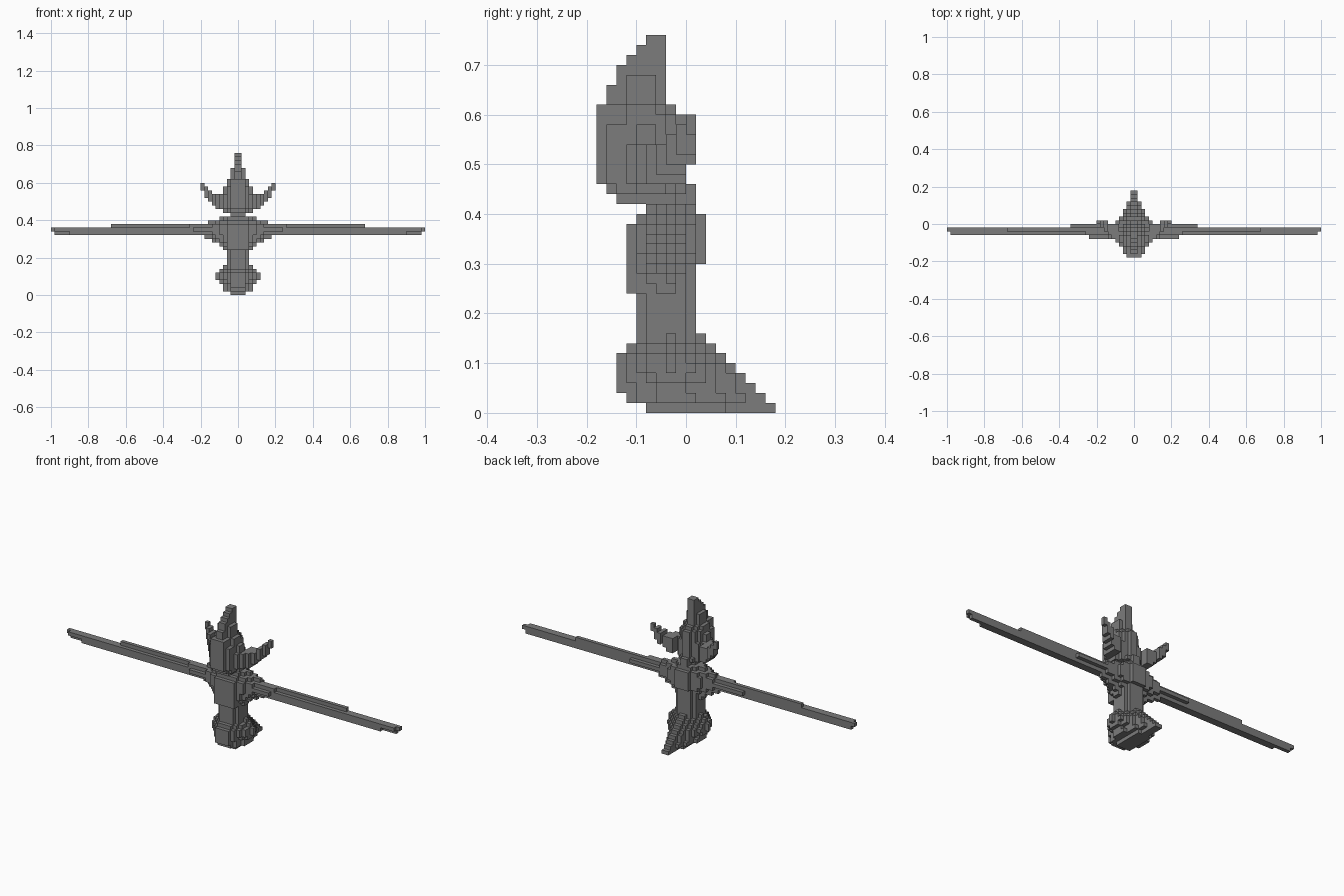
import bpy
import bmesh
from mathutils import Vector

CELL = 0.02  # edge of one cube

cube = bpy.data.objects.get("Cube")
if cube:
    bpy.data.objects.remove(cube, do_unlink=True)

grey = bpy.data.materials.new("stone grey")
grey.use_nodes = True
GREY = (0.2, 0.2, 0.2, 1.0)
grey.diffuse_color = GREY
grey.node_tree.nodes["Principled BSDF"].inputs["Base Color"].default_value = GREY


def box(half, front, back, bottom, top, start=0):
    """Cells of a box mirrored in x."""
    cells = set()
    for i in range(start, half):
        for j in range(front, back):
            for k in range(bottom, top):
                cells.update({(i, j, k), (-1 - i, j, k)})
    return cells


def layers(rows, widest, front_tip, back_tip, power):
    """Stack of layers; each narrows from its widest row to its two ends."""
    cells = set()
    for bottom, top, half, front, back in rows:
        for j in range(front, back):
            if j < widest:
                t, tip = (widest - j) / max(widest - front, 1), front_tip
            else:
                t, tip = (j - widest) / max(back - 1 - widest, 1), back_tip
            tip = min(tip, half)
            width = round(half + (tip - half) * t ** power)
            cells |= box(width, j, j + 1, bottom, top)
    return cells


def build(name, cells):
    """Mesh the outer skin of a set of cells and merge flat areas."""
    bm = bmesh.new()
    verts = {}

    def corner(p):
        key = tuple(p)
        if key not in verts:
            verts[key] = bm.verts.new(Vector(key) * CELL)
        return verts[key]

    for cell in cells:
        for axis in range(3):
            u, v = (axis + 1) % 3, (axis + 2) % 3
            for side in (0, 1):
                near = list(cell)
                near[axis] += 2 * side - 1
                if tuple(near) in cells:
                    continue
                ring = []
                for a, b in ((0, 0), (1, 0), (1, 1), (0, 1)):
                    p = list(cell)
                    p[axis] += side
                    p[u] += a
                    p[v] += b
                    ring.append(corner(p))
                bm.faces.new(ring if side else ring[::-1])
    bmesh.ops.dissolve_limit(bm, angle_limit=0.01, verts=bm.verts[:], edges=bm.edges[:])
    bmesh.ops.triangulate(bm, faces=[f for f in bm.faces if len(f.verts) > 4])
    mesh = bpy.data.meshes.new(name)
    bm.to_mesh(mesh)
    bm.free()
    mesh.materials.append(grey)
    obj = bpy.data.objects.new(name, mesh)
    bpy.context.collection.objects.link(obj)


# Flared skirt with a train sloping down at the back
skirt = [(0, 1, 2, -4, 9), (1, 2, 4, -6, 8), (2, 3, 4, -7, 7), (3, 4, 5, -7, 6),
         (4, 5, 6, -7, 5), (5, 6, 6, -7, 4), (6, 7, 5, -6, 3), (7, 8, 4, -5, 2)]
build("skirt", layers(skirt, -2, 2, 1, 1.2))

# Slim waist
build("waist", layers([(8, 12, 3, -5, 1)], -2, 2, 2, 2.5))

# Chest spreading into the shoulders
chest = [(12, 13, 4, -6, 1), (13, 14, 5, -6, 1), (14, 15, 7, -6, 1), (15, 16, 9, -6, 2),
         (16, 17, 11, -6, 2), (17, 18, 12, -6, 2), (18, 19, 11, -6, 2),
         (19, 20, 8, -5, 2), (20, 21, 5, -4, 1)]
build("chest", layers(chest, -2, 3, 2, 0.9))

# Long straight arms, stepped at the tips and thicker near the body
arms = box(45, -3, -2, 16, 17) | box(49, -2, -1, 16, 17)
arms |= box(49, -3, -2, 17, 18) | box(50, -2, -1, 17, 18)
arms |= box(34, -2, -1, 18, 19) | box(17, -1, 0, 17, 18)
arms |= box(13, -3, -1, 18, 19) | box(12, -4, -3, 17, 18)
build("arms", arms)

# Head
head = [(21, 22, 2, -7, 1), (22, 23, 4, -8, 1), (23, 25, 5, -9, 0),
        (25, 27, 5, -9, 0), (27, 29, 4, -9, 0), (29, 30, 3, -9, 0), (30, 31, 3, -9, -1)]
build("head", layers(head, -4, 2, 1, 1.3))

# Ears rising outward and back
ears = set()
for i in range(4, 10):
    rise = max(i - 5, 0)
    ears |= box(i + 1, min(rise - 4, 0), 1 if i > 6 else 0,
                23 + rise if i < 9 else 28, min(26 + rise, 30) if i > 5 else 27, i)
build("ears", ears)

# Pointed crest with a straight back
crest = box(2, -6, -3, 31, 34)
for k in range(31, 38):
    crest |= box(1, -8 if k < 33 else min(-7, -7) if k < 35 else k - 41, -2, k, k + 1)
build("crest", crest)
